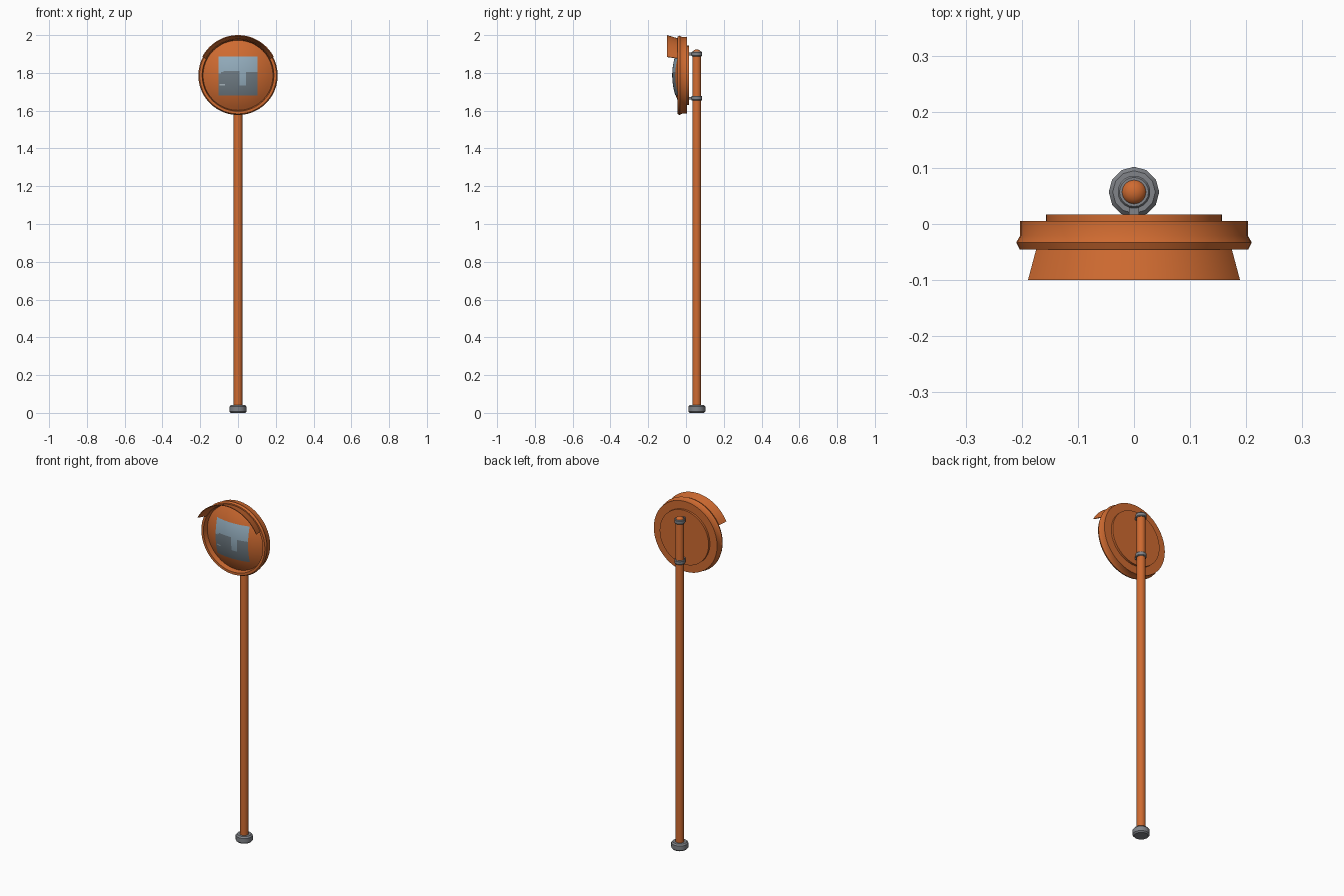
import bpy, bmesh, math
from mathutils import Vector

cube = bpy.data.objects.get("Cube")
if cube:
    bpy.data.objects.remove(cube, do_unlink=True)


def material(name, rgb):
    m = bpy.data.materials.new(name)
    m.use_nodes = True
    m.diffuse_color = (*rgb, 1)
    bsdf = m.node_tree.nodes["Principled BSDF"]
    bsdf.inputs["Base Color"].default_value = (*rgb, 1)
    bsdf.inputs["Roughness"].default_value = 0.6
    return m


ORANGE = material("orange paint", (0.62, 0.145, 0.03))
GREY = material("grey metal", (0.22, 0.23, 0.25))
SKY = material("reflected sky", (0.29, 0.41, 0.50))
SHADE = material("reflected ground", (0.16, 0.20, 0.23))
PALE = material("reflected pale", (0.42, 0.50, 0.55))

MIRROR_Z = 1.787      # centre height of the mirror head
POLE_Y = 0.057        # the pole stands behind the head
DOME_R, DOME_TIP = 0.345, -0.071


def finish(name, bm, mats, angle=35, fix_normals=True):
    if fix_normals:
        bmesh.ops.recalc_face_normals(bm, faces=bm.faces)
    mesh = bpy.data.meshes.new(name)
    bm.to_mesh(mesh)
    bm.free()
    for m in mats:
        mesh.materials.append(m)
    ob = bpy.data.objects.new(name, mesh)
    bpy.context.collection.objects.link(ob)
    bpy.ops.object.select_all(action='DESELECT')
    ob.select_set(True)
    bpy.context.view_layer.objects.active = ob
    bpy.ops.object.shade_smooth_by_angle(angle=math.radians(angle))
    return ob


def lathe(name, profile, place, mat, sides, start=0, sweep=360, closed=False):
    """Revolve (radius, axis) points; place(u, v, axis) puts them in the scene."""
    bm = bmesh.new()
    full = sweep == 360
    steps = sides if full else sides + 1
    rings = []
    for i in range(steps):
        a = math.radians(start + sweep * i / sides)
        rings.append([bm.verts.new(place(r * math.cos(a), r * math.sin(a), t))
                      for r, t in profile])
    n = len(profile)
    for i in range(sides):
        p, q = rings[i], rings[(i + 1) % steps]
        for j in range(n if closed else n - 1):
            k = (j + 1) % n
            bm.faces.new((p[j], q[j], q[k], p[k]))
    if closed and not full:
        bm.faces.new(rings[0])
        bm.faces.new(rings[-1])
    bmesh.ops.remove_doubles(bm, verts=bm.verts, dist=1e-5)
    return finish(name, bm, [mat])


def facing(u, v, t):
    return Vector((u, t, MIRROR_Z + v))


def upright(u, v, t):
    return Vector((u, POLE_Y + v, t))


def dome_y(r):
    return DOME_TIP + DOME_R - math.sqrt(DOME_R ** 2 - r * r)


# Mirror head: back plate, casing, flared rim and convex face in one profile
head = [(0, 0.017), (0.157, 0.017), (0.157, 0.005), (0.203, 0.005),
        (0.203, -0.021), (0.21, -0.033), (0.204, -0.045), (0.19, -0.045)]
head += [(0.185 * (1 - i / 10), dome_y(0.185 * (1 - i / 10))) for i in range(11)]
lathe("mirror_head", head, facing, ORANGE, 48)

# Flared sun hood over the upper half of the head
hood = [(0.213, -0.1), (0.192, -0.03), (0.187, -0.03), (0.209, -0.1)]
lathe("sun_hood", hood, facing, ORANGE, 32, start=27.5, sweep=125, closed=True)

# Reflective panel, a square following the convex face
bm = bmesh.new()
bmesh.ops.create_grid(bm, x_segments=30, y_segments=30, size=0.104)
for f in bm.faces:
    c = f.calc_center_median()
    left_hill = c.x < 0.005 and c.y < 0.026 - 3 * max(0, abs(c.x + 0.035) - 0.03) ** 1.6
    right_hill = c.x > 0.042 and c.y < 0.022
    if -0.1 < c.x < -0.07 and -0.05 < c.y < -0.042:
        f.material_index = 2
    elif left_hill or right_hill or c.y < -0.05:
        f.material_index = 1
for v in bm.verts:
    x, z = v.co.x, v.co.y - 0.004
    v.co = (x, dome_y(math.hypot(x, z)) - 0.002, MIRROR_Z + z)
bm.normal_update()
if sum(f.normal.y for f in bm.faces) > 0:
    bmesh.ops.reverse_faces(bm, faces=bm.faces)
finish("mirror_panel", bm, [SKY, SHADE, PALE], fix_normals=False)

# Pole with a rounded cap
pole = [(0, 0.01), (0.023, 0.01), (0.023, 1.905)]
pole += [(0.023 * math.cos(a), 1.905 + 0.019 * math.sin(a))
         for a in (math.pi / 2 * i / 5 for i in range(1, 6))]
lathe("pole", pole, upright, ORANGE, 24)

# Chamfered foot
foot = [(0, 0), (0.038, 0), (0.045, 0.007), (0.045, 0.033), (0.038, 0.041), (0, 0.041)]
lathe("foot", foot, upright, GREY, 12)

# Two clamps, each a collar and an arm to the back plate
for name, z in (("upper", 1.9), ("lower", 1.666)):
    collar = [(0.021, -0.012), (0.026, -0.012), (0.029, -0.008),
              (0.029, 0.008), (0.026, 0.012), (0.021, 0.012)]
    lathe(name + "_clamp", [(r, z + t) for r, t in collar], upright, GREY, 20, closed=True)
    bm = bmesh.new()
    bmesh.ops.create_cube(bm, size=1)
    for v in bm.verts:
        v.co = Vector((v.co.x * 0.018, v.co.y * 0.022 + 0.025, v.co.z * 0.014 + z))
    finish(name + "_clamp_arm", bm, [GREY])
